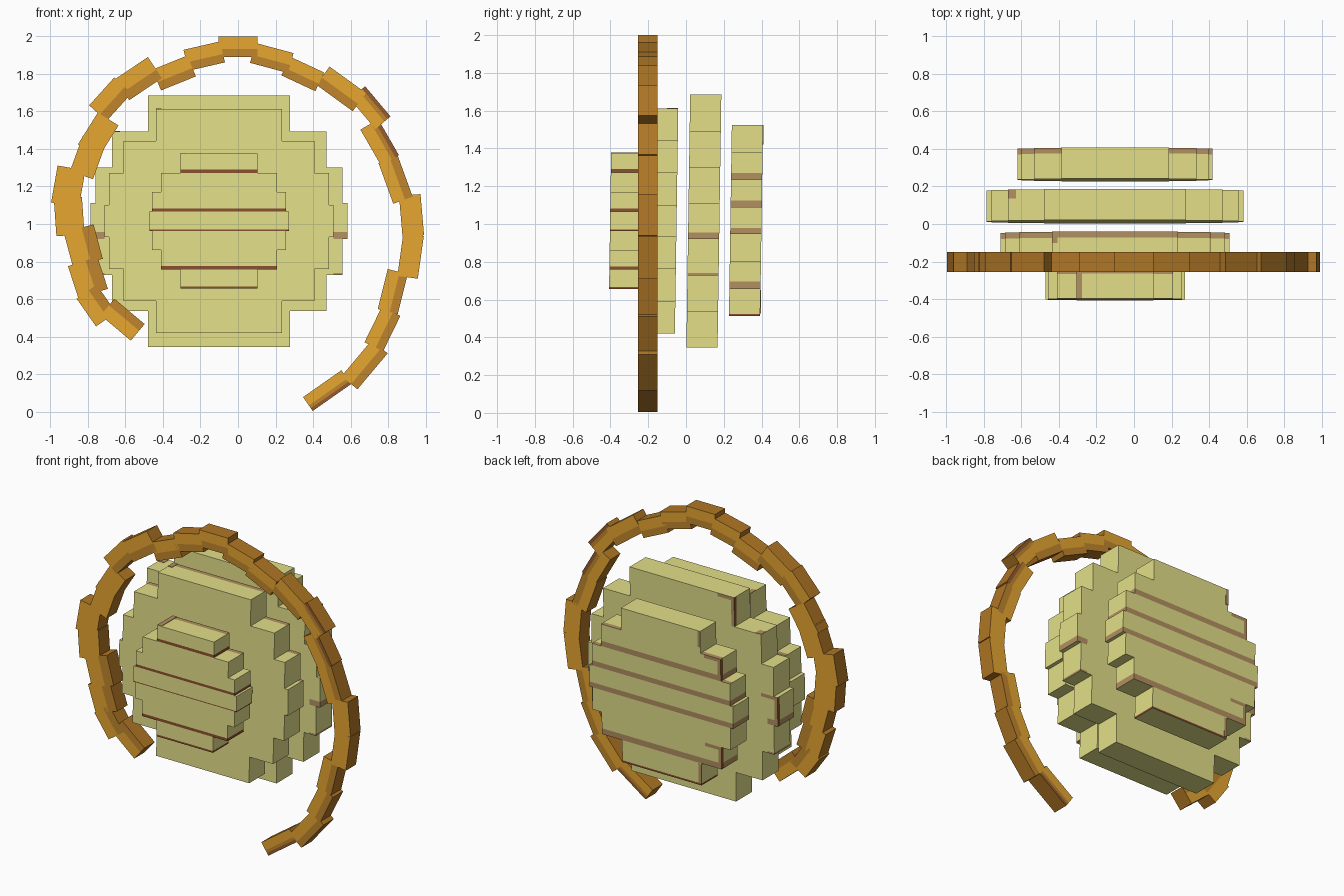
import bpy, bmesh, math
from mathutils import Vector, Matrix

if "Cube" in bpy.data.objects:
    bpy.data.objects.remove(bpy.data.objects["Cube"])


def material(name, rgb):
    m = bpy.data.materials.new(name)
    m.diffuse_color = (*rgb, 1)
    m.use_nodes = True
    m.node_tree.nodes["Principled BSDF"].inputs["Base Color"].default_value = m.diffuse_color
    return m


CREAM = material("pale_olive", (0.77, 0.74, 0.25))
TAN = material("tan_brown", (0.45, 0.28, 0.12))
RUST = material("dark_rust", (0.25, 0.08, 0.028))
ORANGE = material("orange", (0.79, 0.38, 0.03))
AMBER = material("amber", (0.53, 0.235, 0.025))
BROWN = material("brown", (0.43, 0.18, 0.018))
RED_BROWN = material("red_brown", (0.30, 0.11, 0.028))


def box(bm, lo, hi):
    lo, hi = Vector(lo), Vector(hi)
    mat = Matrix.Translation((lo + hi) / 2) @ Matrix.Diagonal((*(hi - lo), 1))
    bmesh.ops.create_cube(bm, size=1, matrix=mat)


def cut(bm, point, normal):
    geom = bm.verts[:] + bm.edges[:] + bm.faces[:]
    bmesh.ops.bisect_plane(bm, geom=geom, plane_co=point, plane_no=normal)


def finish(bm, name, mats):
    bm.normal_update()
    mesh = bpy.data.meshes.new(name)
    bm.to_mesh(mesh)
    bm.free()
    for m in mats:
        mesh.materials.append(m)
    ob = bpy.data.objects.new(name, mesh)
    bpy.context.collection.objects.link(ob)
    return ob


CX = -0.101   # centre line of the globe
TILT = 0.015  # slight backward lean of every slice
EDGE = 0.022  # width of the upright edge strips


def slab(name, y0, y1, z0, z1, half, low, lip, edge, style):
    """One row: band along its foot, lip along its top back edge, hooked strip on its left back corner."""
    left = CX - half
    bm = bmesh.new()
    box(bm, (left, y0, z0), (CX + half, y1, z1))
    if low:
        cut(bm, (0, 0, z0 + low), (0, 0, 1))
    if low and style == "ends":
        cut(bm, (CX - 0.61, 0, 0), (1, 0, 0))
        cut(bm, (CX + 0.61, 0, 0), (1, 0, 0))
    if lip:
        cut(bm, (0, y1 - lip, 0), (0, 1, 0))
    if edge:
        cut(bm, (0, y1 - EDGE, 0), (0, 1, 0))
        cut(bm, (left + EDGE, 0, 0), (1, 0, 0))
        cut(bm, (left + 0.12, 0, 0), (1, 0, 0))
        cut(bm, (0, 0, z1 - EDGE), (0, 0, 1))
    bm.normal_update()
    for f in bm.faces:
        c, n = f.calc_center_median(), f.normal
        if low and c.z < z0 + low and abs(n.z) < 0.5:
            if style == "front":
                f.material_index = 2
            elif style == "ends":
                f.material_index = 1 if abs(c.x - CX) > 0.61 else 0
            elif n.y > -0.5:
                f.material_index = 1 if low > 0.02 else 2
        if lip and n.z > 0.5 and c.y > y1 - lip:
            f.material_index = 1
        if edge and n.x < -0.5 and c.y > y1 - EDGE:
            f.material_index = 2
        hook = c.x < left + EDGE or (c.z > z1 - EDGE and c.x < left + 0.12)
        if edge and n.y > 0.5 and hook:
            f.material_index = 1
    for v in bm.verts:
        v.co.y += (v.co.z - 1.015) * TILT
    finish(bm, name, [CREAM, TAN, RUST])


# Globe slices: name, y range, z range, widest half width, foot bands, lip rows, edge rows, band style
SLICES = [
    ("front_slice", -0.402, -0.240, 0.655, 1.375, 0.372,
     {0: 0.018, 2: 0.016, 3: 0.006, 5: 0.018, 6: 0.012}, (0, 1), (), "front"),
    ("inner_front_slice", -0.212, -0.050, 0.420, 1.612, 0.610,
     {}, (0, 1, 2, 3), (), "back"),
    ("inner_back_slice", 0.012, 0.177, 0.345, 1.685, 0.686,
     {3: 0.037, 4: 0.012}, (), (0, 3), "ends"),
    ("back_slice", 0.235, 0.400, 0.512, 1.525, 0.520,
     {1: 0.035, 2: 0.033, 3: 0.033, 5: 0.038, 6: 0.012}, (1, 2, 3), (1, 5), "back"),
]
ROUND = (0.551, 0.833, 0.96, 1.0, 0.96, 0.833, 0.551)
for name, y0, y1, zb, zt, half, bands, lips, edges, style in SLICES:
    step = (zt - zb) / 7
    for i, k in enumerate(ROUND):
        top = zt - i * step
        slab(f"{name}_row_{i + 1}", y0, y1, top - step, top, half * k,
             bands.get(i, 0), 0.03 if i in lips else 0, i in edges, style)

# Thin painted patches on top faces and on the back
for name, lo, hi in [
    ("front_top_patch", (-0.306, -0.396, 1.374), (-0.276, -0.236, 1.378)),
    ("inner_front_top_patch", (-0.437, -0.10, 1.611), (-0.407, -0.042, 1.615)),
    ("inner_back_top_patch", (-0.672, 0.135, 1.492), (-0.63, 0.183, 1.496)),
    ("back_upper_patch", (-0.388, 0.404, 1.42), (-0.368, 0.409, 1.525)),
    ("back_lower_patch", (-0.388, 0.389, 0.525), (-0.368, 0.396, 0.65)),
]:
    bm = bmesh.new()
    box(bm, lo, hi)
    finish(bm, name, [TAN])

# Ring blocks: x, z, angle in degrees, length, width
BLOCKS = [
    (-0.615, 0.49, -40, 0.21, 0.115), (-0.755, 0.565, -55, 0.18, 0.13),
    (-0.80, 0.715, -72, 0.18, 0.165), (-0.825, 0.885, -75, 0.19, 0.165),
    (-0.90, 1.04, -86, 0.20, 0.15), (-0.905, 1.20, 80, 0.20, 0.15),
    (-0.80, 1.355, 70, 0.20, 0.13), (-0.745, 1.475, 58, 0.20, 0.13),
    (-0.68, 1.665, 48, 0.20, 0.125), (-0.53, 1.775, 34, 0.21, 0.135),
    (-0.34, 1.805, 22, 0.20, 0.12), (-0.18, 1.895, 13, 0.20, 0.115),
    (0.0, 1.945, 0, 0.21, 0.11), (0.18, 1.885, -15, 0.21, 0.11),
    (0.345, 1.80, -25, 0.20, 0.11), (0.55, 1.72, -36, 0.24, 0.12),
    (0.705, 1.62, -50, 0.21, 0.105), (0.755, 1.435, -60, 0.22, 0.11),
    (0.84, 1.235, -70, 0.23, 0.11), (0.925, 1.045, -85, 0.22, 0.115),
    (0.92, 0.83, 82, 0.23, 0.11), (0.825, 0.64, 76, 0.22, 0.11),
    (0.77, 0.44, 64, 0.21, 0.11), (0.675, 0.25, 50, 0.25, 0.11),
    (0.475, 0.112, 35, 0.25, 0.09),
]
PLAIN = (6, 7)            # blocks without an amber strip
RED_EDGED = (16, 17, 24)  # blocks with a red-brown outer edge
for i, (x, z, angle, length, width) in enumerate(BLOCKS):
    bm = bmesh.new()
    box(bm, (-length / 2, -0.0525, -width / 2), (length / 2, 0.0525, width / 2))
    place = Matrix.Translation((x, -0.2025, z)) @ Matrix.Rotation(-math.radians(angle), 4, 'Y')
    bmesh.ops.transform(bm, matrix=place, verts=bm.verts)
    # amber strip along the lower right side of each face, brown rims all round
    side = place.to_3x3() @ Vector((0, 0, 1))
    if side.x * 0.8 - side.z * 0.6 < 0:
        side.negate()
    line = Vector((x, 0, z)) + side * width * 0.1
    rim = Vector((x, 0, z)) + side * width * 0.3
    striped = abs(x) < 0.87 and i not in PLAIN
    if striped:
        cut(bm, line, side)
    if i in RED_EDGED:
        cut(bm, rim, side)
    bm.normal_update()
    for f in bm.faces:
        c = f.calc_center_median()
        if abs(f.normal.y) < 0.5:
            f.material_index = 2
        elif i in RED_EDGED and (c - rim).dot(side) > 0:
            f.material_index = 3
        elif striped and (c - line).dot(side) > 0:
            f.material_index = 1
    finish(bm, f"ring_block_{i + 1}", [ORANGE, AMBER, BROWN, RED_BROWN])
